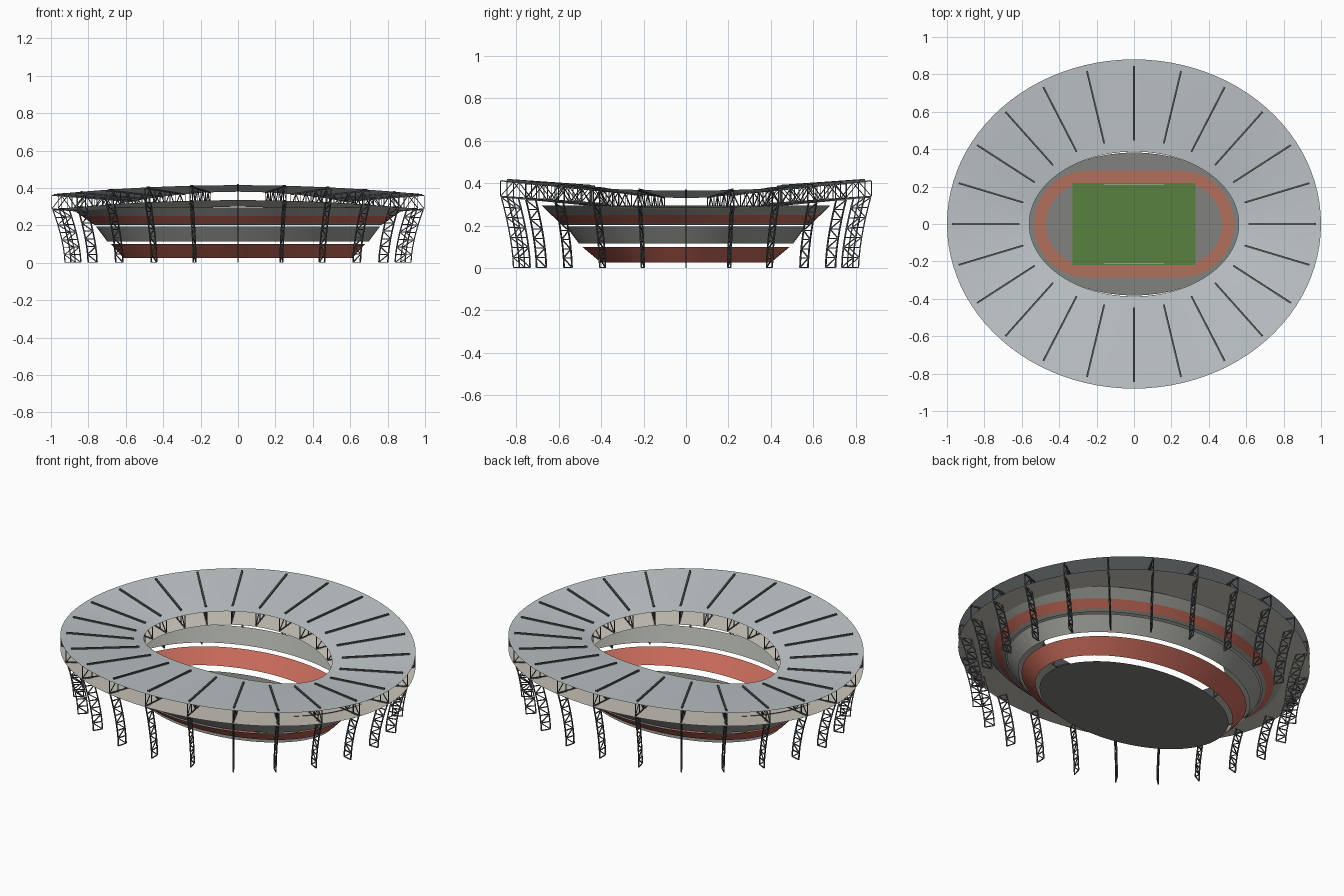
import bpy, bmesh, math
from mathutils import Vector

if "Cube" in bpy.data.objects:
    bpy.data.objects.remove(bpy.data.objects["Cube"])

def material(name, r, g, b):
    m = bpy.data.materials.new(name)
    m.diffuse_color = (r, g, b, 1)
    m.use_nodes = True
    m.node_tree.nodes["Principled BSDF"].inputs["Base Color"].default_value = m.diffuse_color
    return m

RED = material("seat_red", 0.55, 0.14, 0.10)
TRACK = material("track_red", 0.45, 0.16, 0.11)
GREEN = material("grass", 0.10, 0.22, 0.05)
FLOOR = material("floor_grey", 0.22, 0.22, 0.21)
SEAT = material("seat_grey", 0.33, 0.34, 0.31)
ROOF = material("roof_sheet", 0.52, 0.56, 0.58)
SOFFIT = material("soffit_cream", 0.60, 0.57, 0.50)
STEEL = material("dark_steel", 0.08, 0.085, 0.09)
WHITE = material("line_white", 0.9, 0.9, 0.9)
N = 96

def finish(name, bm, mat, smooth=True):
    me = bpy.data.meshes.new(name)
    bm.to_mesh(me)
    bm.free()
    me.materials.append(mat)
    ob = bpy.data.objects.new(name, me)
    bpy.context.collection.objects.link(ob)
    if smooth:
        for p in me.polygons:
            p.use_smooth = True
    return ob

def loft(name, mat, rings, smooth=True):
    """Skin a list of closed rings of equal length."""
    bm = bmesh.new()
    rows = [[bm.verts.new(p) for p in r] for r in rings]
    for a, b in zip(rows, rows[1:]):
        n = len(a)
        for i in range(n):
            j = (i + 1) % n
            bm.faces.new((a[i], a[j], b[j], b[i]))
    return finish(name, bm, mat, smooth)

def ellipse(a, b, z):
    return [(a * math.cos(t), b * math.sin(t), z)
            for t in (2 * math.pi * i / N for i in range(N))]

def tier(name, mat, *rings):
    # reversed so the seating side faces up and inwards
    return loft(name, mat, [ellipse(*r) for r in reversed(rings)])

def fill(name, mat, ring):
    bm = bmesh.new()
    bm.faces.new([bm.verts.new(p) for p in ring])
    return finish(name, bm, mat, False)

# Field: floor, running track, pitch and markings
fill("arena_floor", FLOOR, ellipse(0.585, 0.382, 0.0))

def oval(half, r, z):
    pts = []
    for i in range(64):
        t = -math.pi / 2 + math.pi * (i % 32) / 31
        s = 1 if i < 32 else -1
        pts.append((s * (half + r * math.cos(t)), s * r * math.sin(t), z))
    return pts

loft("running_track", TRACK, [oval(0.25, 0.285, 0.004), oval(0.25, 0.22, 0.004)], False)

def rect(x0, x1, y0, y1, z):
    return [(x0, y0, z), (x1, y0, z), (x1, y1, z), (x0, y1, z)]

fill("pitch", GREEN, rect(-0.33, 0.33, -0.218, 0.218, 0.007))
for s in (-1, 1):
    fill("side_line", WHITE, rect(-0.16, 0.16, s * 0.212 - 0.002, s * 0.212 + 0.002, 0.009))
loft("centre_circle", GREEN, [ellipse(0.058, 0.058, 0.009), ellipse(0.056, 0.056, 0.009)])

# Seating bowl
tier("lower_tier", RED, (0.61, 0.40, 0.025), (0.68, 0.49, 0.10))
tier("middle_tier", SEAT, (0.70, 0.505, 0.115), (0.76, 0.565, 0.195))
tier("concourse_ring", SEAT, (0.765, 0.575, 0.203), (0.785, 0.595, 0.213))
tier("upper_tier", RED, (0.785, 0.595, 0.213), (0.835, 0.635, 0.25))
tier("upper_rim", SEAT, (0.835, 0.635, 0.25), (0.90, 0.68, 0.295))

# Saddle-shaped roof: s runs from inner (0) to outer (1) edge
DEPTH = 0.08

def roof_point(t, s, drop=0.0):
    return Vector(((0.56 + 0.44 * s) * math.cos(t),
                   (0.387 + 0.493 * s) * math.sin(t),
                   0.365 + 0.05 * math.sin(t) ** 2 - 0.035 * (1 - s) - drop))

def membrane(name, mat, drop):
    rings = [[roof_point(2 * math.pi * i / N, 1 - k / 6, drop) for i in range(N)]
             for k in range(7)]
    loft(name, mat, rings)

membrane("roof_sheet", ROOF, 0.0)
membrane("roof_soffit", SOFFIT, DEPTH)

# Steelwork helpers
def strut(bm, p, q, r=0.0028):
    p, q = Vector(p), Vector(q)
    d = (q - p).normalized()
    u = d.cross(Vector((0, 0, 1)))
    u = u.normalized() if u.length > 1e-3 else Vector((1, 0, 0))
    v = d.cross(u)
    offs = [(u + v) * r, (v - u) * r, (-u - v) * r, (u - v) * r]
    a = [bm.verts.new(p + o) for o in offs]
    b = [bm.verts.new(q + o) for o in offs]
    for i in range(4):
        j = (i + 1) % 4
        bm.faces.new((a[i], a[j], b[j], b[i]))
    bm.faces.new(a[::-1])
    bm.faces.new(b)

def truss(bm, left, right, r):
    """Two chords, rungs and zigzag diagonals."""
    n = len(left)
    for i in range(n):
        strut(bm, left[i], right[i], r * 0.8)
        if i < n - 1:
            strut(bm, left[i], left[i + 1], r)
            strut(bm, right[i], right[i + 1], r)
            a, b = (left, right) if i % 2 else (right, left)
            strut(bm, a[i], b[i + 1], r * 0.8)

ribs, trusses, columns = bmesh.new(), bmesh.new(), bmesh.new()
for k in range(24):
    t = 2 * math.pi * k / 24
    c, s = math.cos(t), math.sin(t)
    # rib showing above the roof sheet
    strut(ribs, roof_point(t, 0.12, -0.003), roof_point(t, 0.93, -0.003), 0.005)
    # radial truss between the sheet and the soffit
    steps = [0.01 + 0.98 * i / 8 for i in range(9)]
    truss(trusses, [roof_point(t, v, 0.004) for v in steps],
          [roof_point(t, v, DEPTH - 0.004) for v in steps], 0.0025)
    # lattice column curving outwards to the roof edge
    outer, inner = [], []
    for i in range(8):
        u = i / 7
        f = 0.925 + 0.065 * u ** 1.6
        z = 0.003 + u * (0.28 + 0.05 * s * s)
        outer.append((f * c, 0.88 * f * s, z))
        inner.append(((f - 0.055) * c, 0.88 * (f - 0.06) * s, z))
    truss(columns, outer, inner, 0.003)
finish("roof_ribs", ribs, STEEL, False)
finish("roof_trusses", trusses, STEEL, False)
finish("lattice_columns", columns, STEEL, False)
